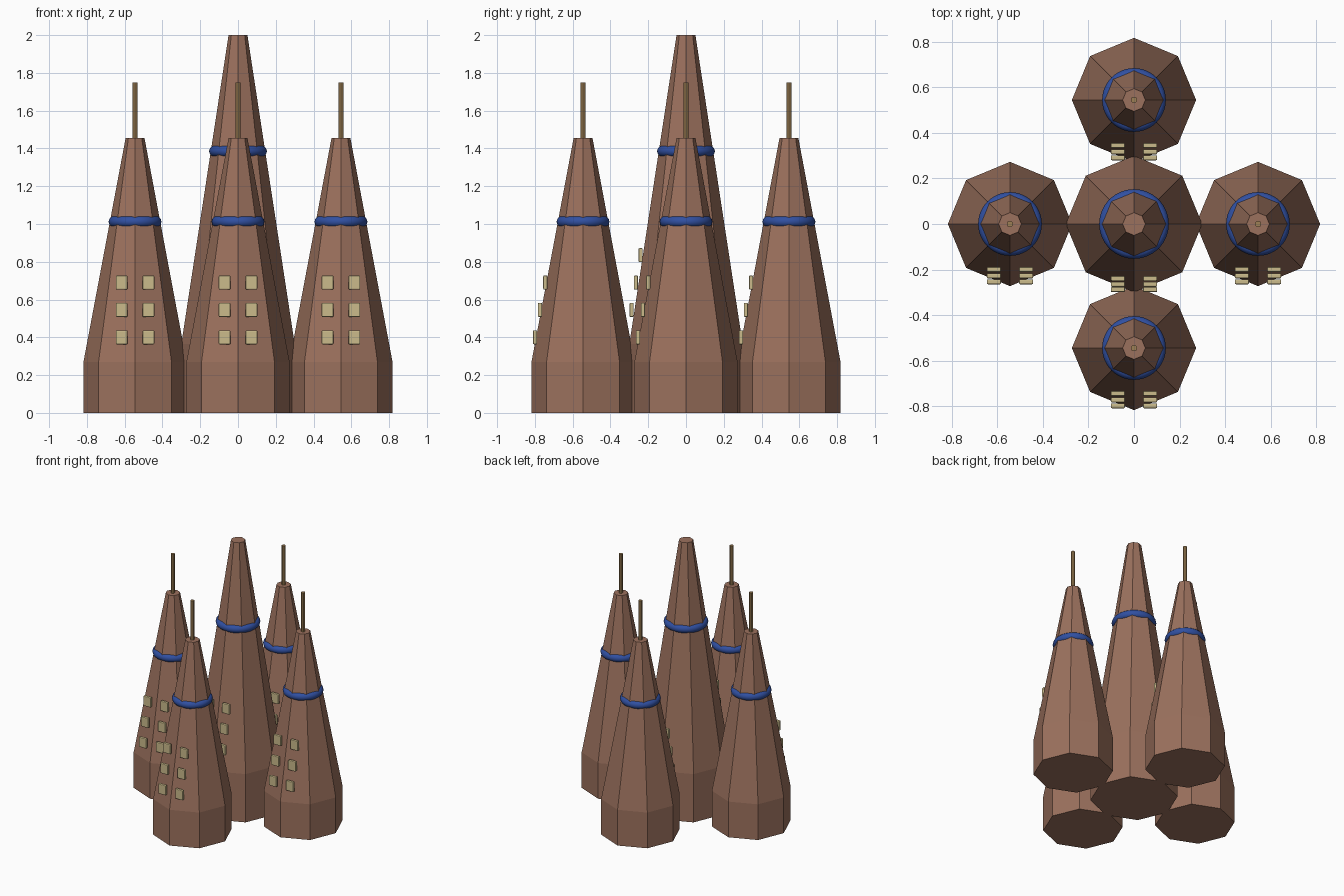
import bpy, bmesh, math

if "Cube" in bpy.data.objects:
    bpy.data.objects.remove(bpy.data.objects["Cube"])


def material(name, rgb):
    m = bpy.data.materials.new(name)
    m.diffuse_color = (*rgb, 1)
    m.use_nodes = True
    m.node_tree.nodes["Principled BSDF"].inputs["Base Color"].default_value = m.diffuse_color
    return m


BROWN = material("brown stone", (0.33, 0.165, 0.11))
BLUE = material("blue band", (0.03, 0.08, 0.36))
CREAM = material("cream window", (0.60, 0.50, 0.26))
TAN = material("tan pole", (0.34, 0.215, 0.09))


def finish(name, bm, mat, loc):
    me = bpy.data.meshes.new(name)
    bmesh.ops.recalc_face_normals(bm, faces=bm.faces)
    bm.to_mesh(me)
    bm.free()
    me.materials.append(mat)
    ob = bpy.data.objects.new(name, me)
    ob.location = loc
    bpy.context.collection.objects.link(ob)
    return ob


def lathe(name, profile, sides, mat, loc):
    """Capped solid of revolution from (radius, height) points."""
    bm = bmesh.new()
    rings = [[bm.verts.new((r * math.cos(math.tau * i / sides),
                            r * math.sin(math.tau * i / sides), z))
              for i in range(sides)] for r, z in profile]
    for a, b in zip(rings, rings[1:]):
        for i in range(sides):
            j = (i + 1) % sides
            bm.faces.new((a[i], a[j], b[j], b[i]))
    bm.faces.new(rings[0][::-1])
    bm.faces.new(rings[-1])
    return finish(name, bm, mat, loc)


def band(name, major, minor, loc):
    bpy.ops.mesh.primitive_torus_add(location=loc, major_radius=major, minor_radius=minor,
                                     major_segments=48, minor_segments=12)
    ob = bpy.context.object
    ob.name = name
    ob.data.materials.append(BLUE)
    bpy.ops.object.shade_smooth()


def window(name, loc):
    bm = bmesh.new()
    bmesh.ops.create_cube(bm, size=1)
    bmesh.ops.scale(bm, vec=(0.062, 0.022, 0.074), verts=bm.verts)
    bmesh.ops.bevel(bm, geom=bm.edges[:], offset=0.005, segments=2, profile=0.5, affect='EDGES')
    finish(name, bm, CREAM, loc)


def tower(name, x, y, base_r, knee_z, top_z, band_z, band_r, windows):
    # octagonal tapering body
    lathe(name + "_tower", [(base_r, 0), (base_r, knee_z), (0.05, top_z)], 8, BROWN, (x, y, 0))
    band(name + "_band", band_r, 0.03, (x, y, band_z))
    # two columns of raised windows
    for row, (wy, wz) in enumerate(windows):
        for side in (-1, 1):
            window(f"{name}_window_{row}_{'left' if side < 0 else 'right'}",
                   (x + side * 0.071, y + wy, wz))


# tall middle tower
tower("central", 0, 0, 0.30, 0.365, 2.0, 1.385, 0.123,
      [(-0.24, 0.835), (-0.265, 0.69), (-0.288, 0.545)])

# four outer towers with poles
for name, x, y in (("left", -0.545, 0), ("right", 0.545, 0),
                   ("front", 0, -0.545), ("back", 0, 0.545)):
    tower(name, x, y, 0.273, 0.27, 1.455, 1.012, 0.11,
          [(-0.2, 0.69), (-0.228, 0.545), (-0.254, 0.40)])
    lathe(name + "_pole", [(0.014, 1.40), (0.014, 1.75)], 8, TAN, (x, y, 0))
